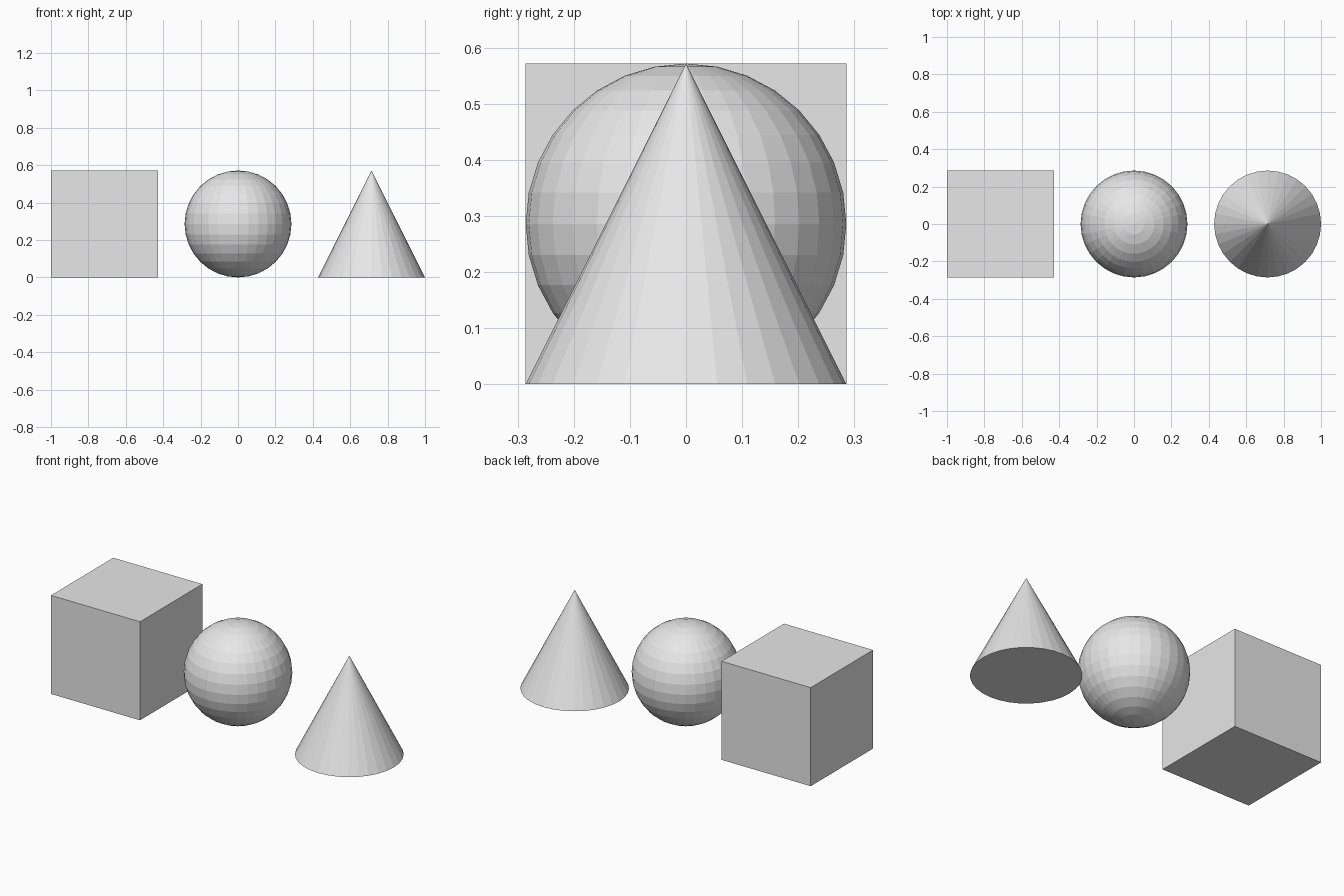
import bpy

# Remove the default object
default = bpy.data.objects.get("Cube")
if default:
    bpy.data.objects.remove(default, do_unlink=True)

R = 2 / 7          # half-size of every solid
STEP = 2.5 * R     # spacing between centres

# Single light grey colour
grey = bpy.data.materials.new("light_grey")
grey.use_nodes = True
colour = (0.8, 0.8, 0.8, 1)
grey.diffuse_color = colour
grey.node_tree.nodes["Principled BSDF"].inputs["Base Color"].default_value = colour


def finish(name):
    """Name the new solid, colour it and keep its facets flat."""
    obj = bpy.context.object
    obj.name = obj.data.name = name
    obj.data.materials.append(grey)
    bpy.ops.object.shade_flat()


# Box on the right
bpy.ops.mesh.primitive_cube_add(size=2 * R, location=(-STEP, 0, R))
finish("box")

# Faceted ball in the middle
bpy.ops.mesh.primitive_uv_sphere_add(segments=32, ring_count=16, radius=R, location=(0, 0, R))
finish("ball")

# Cone on the left
bpy.ops.mesh.primitive_cone_add(vertices=32, radius1=R, radius2=0, depth=2 * R, location=(STEP, 0, R))
finish("cone")
